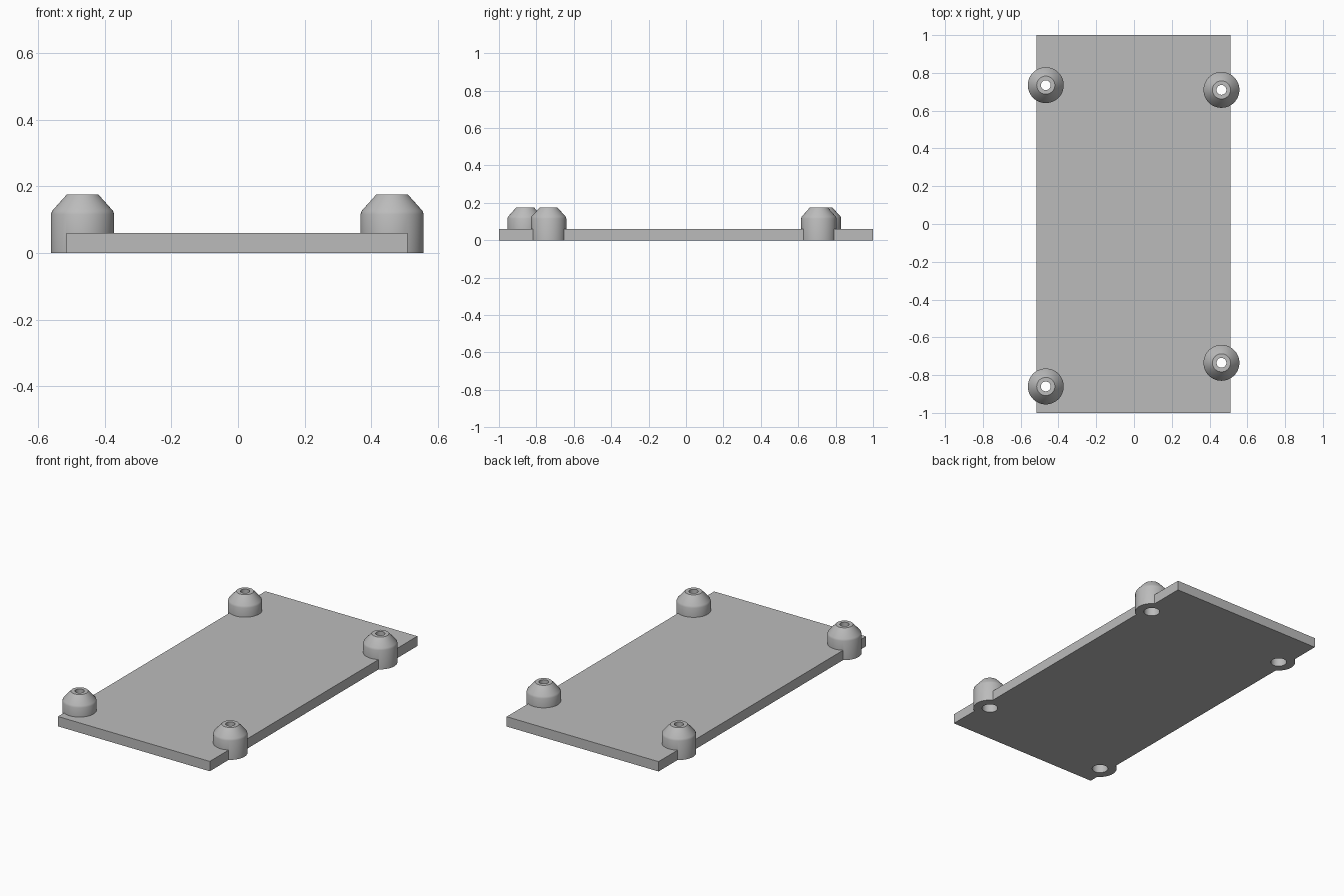
import bpy, bmesh, math

cube = bpy.data.objects.get("Cube")
if cube:
    bpy.data.objects.remove(cube, do_unlink=True)

grey = bpy.data.materials.new("plain grey")
grey.use_nodes = True
COLOUR = (0.5, 0.5, 0.5, 1)
grey.diffuse_color = COLOUR
grey.node_tree.nodes["Principled BSDF"].inputs["Base Color"].default_value = COLOUR

SIDES = 48
THICKNESS = 0.06
# Boss outline and screw hole outline as (radius, height)
BOSS = [(0.095, 0), (0.095, 0.116), (0.091, 0.127), (0.048, 0.175)]
BORE = [(0.045, -0.02), (0.045, 0.125), (0.026, 0.125), (0.026, 0.2)]
CENTRES = [(-0.467, 0.735), (-0.467, -0.86), (0.463, 0.71), (0.463, -0.735)]


def add_object(name, bm):
    bmesh.ops.recalc_face_normals(bm, faces=bm.faces)
    mesh = bpy.data.meshes.new(name)
    bm.to_mesh(mesh)
    bm.free()
    mesh.materials.append(grey)
    obj = bpy.data.objects.new(name, mesh)
    bpy.context.collection.objects.link(obj)
    return obj


def lathe(name, profile, centre):
    """Closed solid of revolution about a vertical axis."""
    bm = bmesh.new()
    rings = []
    for r, z in profile:
        angles = [math.tau * i / SIDES for i in range(SIDES)]
        rings.append([bm.verts.new((centre[0] + r * math.cos(a),
                                    centre[1] + r * math.sin(a), z)) for a in angles])
    for low, high in zip(rings, rings[1:]):
        for i in range(SIDES):
            j = (i + 1) % SIDES
            bm.faces.new((low[i], low[j], high[j], high[i]))
    bm.faces.new(rings[0][::-1])
    bm.faces.new(rings[-1])
    return add_object(name, bm)


def combine(target, tool, operation):
    mod = target.modifiers.new(operation.lower(), 'BOOLEAN')
    mod.operation = operation
    mod.solver = 'EXACT'
    mod.object = tool
    bpy.context.view_layer.objects.active = target
    bpy.ops.object.modifier_apply(modifier=mod.name)
    bpy.data.objects.remove(tool, do_unlink=True)


# Flat base plate
bm = bmesh.new()
bmesh.ops.create_cube(bm, size=1)
for v in bm.verts:
    v.co.x = 0.51 if v.co.x > 0 else -0.515
    v.co.y *= 2
    v.co.z = THICKNESS if v.co.z > 0 else 0
plate = add_object("mounting_plate", bm)

# Fuse the bosses to the plate, then bore the stepped holes from below
for c in CENTRES:
    combine(plate, lathe("screw_boss", BOSS, c), 'UNION')
for c in CENTRES:
    combine(plate, lathe("screw_bore", BORE, c), 'DIFFERENCE')

# Smooth round walls with crisp rims
bpy.ops.object.select_all(action='DESELECT')
plate.select_set(True)
bpy.context.view_layer.objects.active = plate
bpy.ops.object.shade_smooth_by_angle(angle=math.radians(35))
